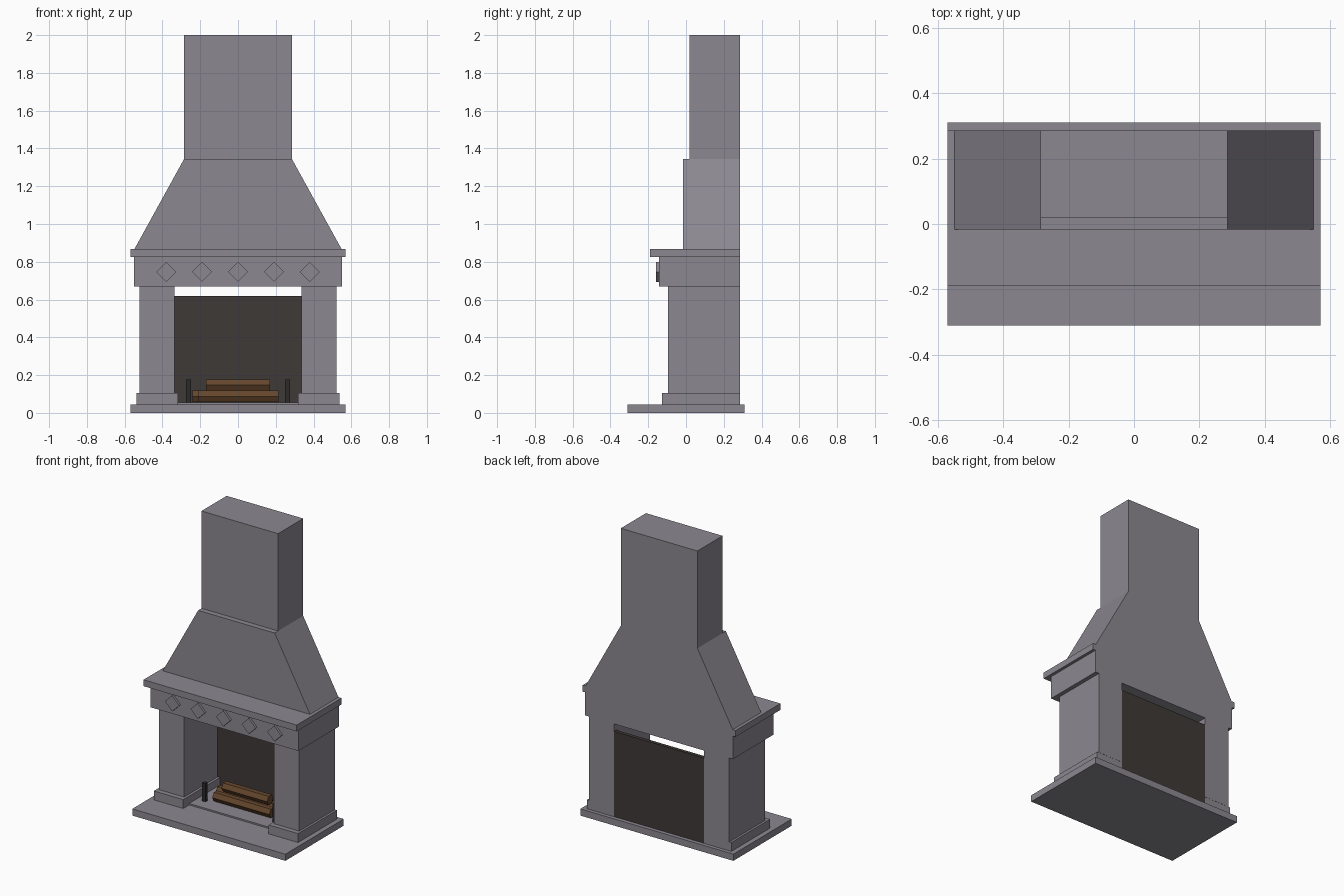
import bpy
import math

cube = bpy.data.objects.get("Cube")
if cube:
    bpy.data.objects.remove(cube, do_unlink=True)


def material(name, rgb):
    mat = bpy.data.materials.new(name)
    mat.use_nodes = True
    mat.diffuse_color = (*rgb, 1)
    bsdf = mat.node_tree.nodes["Principled BSDF"]
    bsdf.inputs["Base Color"].default_value = (*rgb, 1)
    bsdf.inputs["Roughness"].default_value = 0.9
    return mat


STONE = material("grey stone", (0.26, 0.245, 0.28))
SOOT = material("sooty brick", (0.048, 0.041, 0.038))
WOOD = material("brown wood", (0.13, 0.062, 0.026))
IRON = material("black iron", (0.025, 0.023, 0.024))


def prism(name, outline, axis, start, end, mat):
    """Extrude a 2D outline along the x, y or z axis."""
    def place(p, t):
        return {"x": (t, p[0], p[1]), "y": (p[0], t, p[1]), "z": (p[0], p[1], t)}[axis]
    n = len(outline)
    verts = [place(p, t) for t in (start, end) for p in outline]
    faces = [tuple(range(n)), tuple(range(n, 2 * n))]
    faces += [(i, (i + 1) % n, n + (i + 1) % n, n + i) for i in range(n)]
    mesh = bpy.data.meshes.new(name)
    mesh.from_pydata(verts, [], faces)
    obj = bpy.data.objects.new(name, mesh)
    bpy.context.collection.objects.link(obj)
    mesh.materials.append(mat)
    # Make all normals point outwards
    bpy.context.view_layer.objects.active = obj
    obj.select_set(True)
    bpy.ops.object.mode_set(mode="EDIT")
    bpy.ops.mesh.select_all(action="SELECT")
    bpy.ops.mesh.normals_make_consistent(inside=False)
    bpy.ops.object.mode_set(mode="OBJECT")
    obj.select_set(False)
    return obj


def box(name, x, y, z, mat):
    outline = [(x[0], y[0]), (x[1], y[0]), (x[1], y[1]), (x[0], y[1])]
    return prism(name, outline, "z", z[0], z[1], mat)


def regular(sides, radius, centre):
    return [(centre[0] + radius * math.cos(2 * math.pi * i / sides),
             centre[1] + radius * math.sin(2 * math.pi * i / sides)) for i in range(sides)]


BACK = 0.286

# Base and raised hearth floor
box("base_slab", (-0.57, 0.57), (-0.31, 0.31), (0, 0.045), STONE)
box("hearth_floor", (-0.32, 0.32), (-0.065, 0.265), (0.045, 0.055), STONE)

# Pillars with their feet, and fire dogs, on both sides
for side, s in (("left", 1), ("right", -1)):
    def span(a, b):
        return sorted((s * a, s * b))
    box(side + "_pillar_foot", span(0.318, 0.537), (-0.128, BACK - 0.001), (0.045, 0.105), STONE)
    box(side + "_pillar", span(0.335, 0.522), (-0.095, BACK), (0.105, 0.67), STONE)
    box(side + "_fire_dog_post", span(0.25, 0.275), (0.01, 0.035), (0.055, 0.178), IRON)

# Fire back, leaving a slot at the top
box("fire_back", (-0.335, 0.335), (0.262, BACK), (0.046, 0.62), SOOT)

# Frieze with diamond ornaments
box("frieze", (-0.55, 0.55), (-0.143, BACK), (0.67, 0.825), STONE)
for i in range(5):
    prism("diamond_%d" % (i + 1), regular(4, 0.053, ((i - 2) * 0.19, 0.747)),
          "y", -0.158, -0.143, STONE)

# Mantel shelf, tapering hood and chimney
box("mantel_shelf", (-0.57, 0.57), (-0.19, BACK), (0.825, 0.868), STONE)
prism("hood", [(-0.548, 0.868), (0.548, 0.868), (0.285, 1.345), (-0.285, 1.345)],
      "y", -0.017, BACK, STONE)
box("chimney", (-0.285, 0.285), (0.019, BACK), (1.345, 2.0), STONE)

# Stacked hexagonal logs
for name, y, z, x0, x1 in (("front_log", 0.06, 0.088, -0.21, 0.215),
                           ("back_log", 0.14, 0.088, -0.24, 0.21),
                           ("top_log", 0.10, 0.147, -0.17, 0.17)):
    prism(name, regular(6, 0.034, (y, z)), "x", x0, x1, WOOD)
